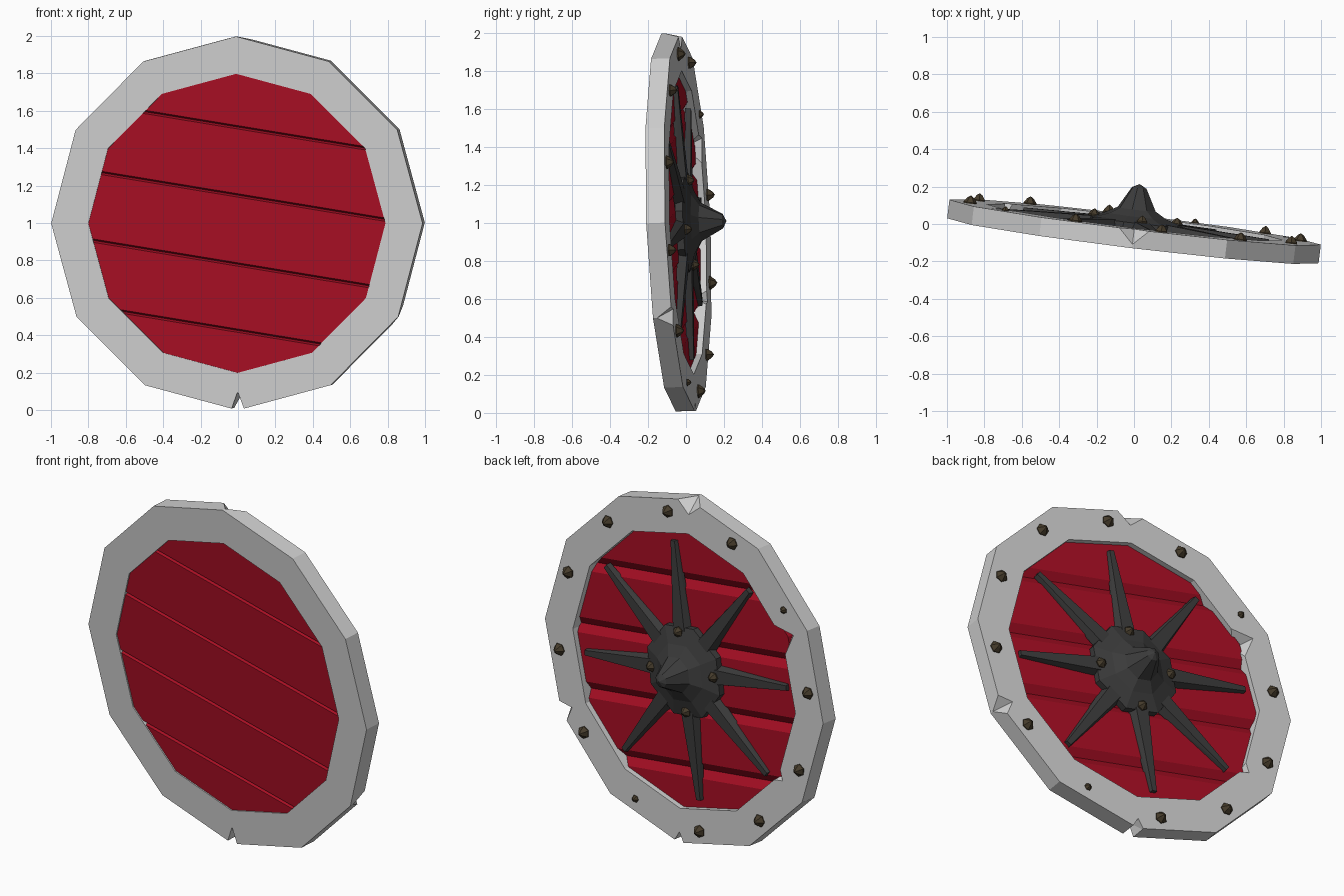
import bpy, bmesh, math
from mathutils import Matrix, Vector

if "Cube" in bpy.data.objects:
    bpy.data.objects.remove(bpy.data.objects["Cube"])

# Local frame: x right, y towards the back (thickness), z up, origin at disc centre
TILT = (Matrix.Translation((0, -0.04, 1)) @ Matrix.Rotation(math.radians(-6.9), 4, 'Z')
        @ Matrix.Rotation(math.radians(2.3), 4, 'X'))
ROLL = Matrix.Rotation(math.radians(9.3), 4, 'Y')


def material(name, rgb):
    m = bpy.data.materials.new(name)
    m.diffuse_color = (*rgb, 1)
    m.use_nodes = True
    m.node_tree.nodes["Principled BSDF"].inputs["Base Color"].default_value = m.diffuse_color
    return m


STEEL = material("pale steel", (0.63, 0.63, 0.63))
RED = material("red paint", (0.39, 0.0045, 0.017))
IRON = material("dark iron", (0.045, 0.045, 0.045))
BRONZE = material("dark bronze", (0.06, 0.044, 0.024))


def polar(r, deg, y):
    a = math.radians(deg)
    return Vector((r * math.cos(a), y, r * math.sin(a)))


def finish(name, bm, mat):
    bmesh.ops.recalc_face_normals(bm, faces=bm.faces[:])
    bm.transform(TILT)
    me = bpy.data.meshes.new(name)
    bm.to_mesh(me)
    bm.free()
    me.materials.append(mat)
    ob = bpy.data.objects.new(name, me)
    bpy.context.collection.objects.link(ob)
    return ob


def lathe(bm, profile, sides, start=0.0, closed=False, centre=Matrix()):
    """Revolve (radius, y) points round the y axis."""
    rings = []
    for r, y in profile:
        if r == 0:
            rings.append([bm.verts.new(centre @ Vector((0, y, 0)))] * sides)
        else:
            rings.append([bm.verts.new(centre @ polar(r, start + 360 * i / sides, y))
                          for i in range(sides)])
    pairs = list(zip(rings, rings[1:]))
    if closed:
        pairs.append((rings[-1], rings[0]))
    for a, b in pairs:
        for i in range(sides):
            j = (i + 1) % sides
            bm.faces.new(list(dict.fromkeys((a[i], a[j], b[j], b[i]))))


def hull(bm, points):
    vs = [bm.verts.new(p) for p in points]
    bmesh.ops.convex_hull(bm, input=vs)


# Twelve-sided rim
bm = bmesh.new()
lathe(bm, [(1, -0.05), (1, 0.05), (0.8, 0.05), (0.8, -0.05)], 12, closed=True)
rim = finish("rim", bm, STEEL)

# Battle chips cut out of the rim
bm = bmesh.new()
for deg, spread in ((90, 7.5), (-30, 5)):            # outer back edge
    hull(bm, [polar(1.02, deg - spread, 0.06), polar(1.02, deg + spread, 0.06),
              polar(0.9, deg, 0.06), polar(1.02, deg, -0.047)])
for deg, spread, reach in ((150, 7, 0.9), (210, 4, 0.84)):   # inner back edge
    hull(bm, [polar(0.78, deg - spread, 0.06), polar(0.78, deg + spread, 0.06),
              polar(reach, deg, 0.06), polar(0.79, deg, -0.045)])
hull(bm, [Vector((x, y, z)) for y, d in ((-0.06, -0.9), (0.06, -0.94))   # bottom notch
          for x, z in ((-0.04, -1.01), (0.04, -1.01), (0, d))])
cutter = finish("chip_cutter", bm, STEEL)
cutter.hide_render = True
mod = rim.modifiers.new("chips", 'BOOLEAN')
mod.operation, mod.solver, mod.object = 'DIFFERENCE', 'EXACT', cutter
bpy.context.view_layer.objects.active = rim
bpy.ops.object.modifier_apply(modifier=mod.name)
bpy.data.objects.remove(cutter)

# Planks with chamfered long edges, trimmed to the inside of the rim
seams = [-0.95, -0.567, -0.217, 0.148, 0.508, 0.95]
FRONT, BACK = -0.043, 0.018
for n, (lo, hi) in enumerate(zip(seams, seams[1:])):
    bm = bmesh.new()
    section = [(FRONT, lo + 0.009), (FRONT, hi - 0.009), (FRONT + 0.025, hi),
               (BACK - 0.03, hi), (BACK, hi - 0.045),
               (BACK, lo + 0.045), (BACK - 0.03, lo), (FRONT + 0.025, lo)]
    hull(bm, [ROLL @ Vector((x, y, z)) for x in (-1, 1) for y, z in section])
    for i in range(12):
        normal = polar(1, 15 + 30 * i, 0)
        geom = bm.verts[:] + bm.edges[:] + bm.faces[:]
        cut = bmesh.ops.bisect_plane(bm, geom=geom, plane_co=normal * 0.785,
                                     plane_no=normal, clear_outer=True)
        edges = [e for e in cut["geom_cut"] if isinstance(e, bmesh.types.BMEdge)]
        if edges:
            bmesh.ops.holes_fill(bm, edges=edges, sides=0)
    finish(f"plank_{n + 1}", bm, RED)

# Eight tapered iron rays on the back
bm = bmesh.new()
for i in range(8):
    spin = ROLL @ Matrix.Rotation(math.radians(45 * i), 4, 'Y')
    hull(bm, [spin @ Vector((x, y, s * w))
              for x, y, w in ((0.15, 0.01, 0.065), (0.15, 0.065, 0.045),
                              (0.73, 0.01, 0.02), (0.73, 0.04, 0.014))
              for s in (-1, 1)])
finish("rays", bm, IRON)

# Eight-sided boss with a flange and a pointed centre
bm = bmesh.new()
lathe(bm, [(0, 0.015), (0.27, 0.015), (0.27, 0.055), (0.17, 0.085), (0.105, 0.12),
           (0.04, 0.235), (0, 0.255)], 8, start=22.5, centre=ROLL)
finish("boss", bm, IRON)


# Faceted studs: twelve round the rim, four on the boss flange
def stud(bm, r, deg, y, size):
    place = Matrix.Translation(ROLL @ polar(r, deg, y)) @ Matrix.Scale(size, 4)
    lathe(bm, [(0, -0.02), (0.034, -0.008), (0.036, 0.008), (0.018, 0.032), (0, 0.044)],
          6, start=deg, centre=place)


bm = bmesh.new()
for i in range(12):
    small = i in (4, 9)      # two worn studs have sunk into the rim
    stud(bm, 0.9, 30 + 30 * i, 0.048, 0.6 if (i in (4, 9)) else 1)
finish("rim_studs", bm, BRONZE)
bm = bmesh.new()
for i in range(4):
    stud(bm, 0.225, 90 * i, 0.062, 0.85)
finish("boss_studs", bm, BRONZE)
